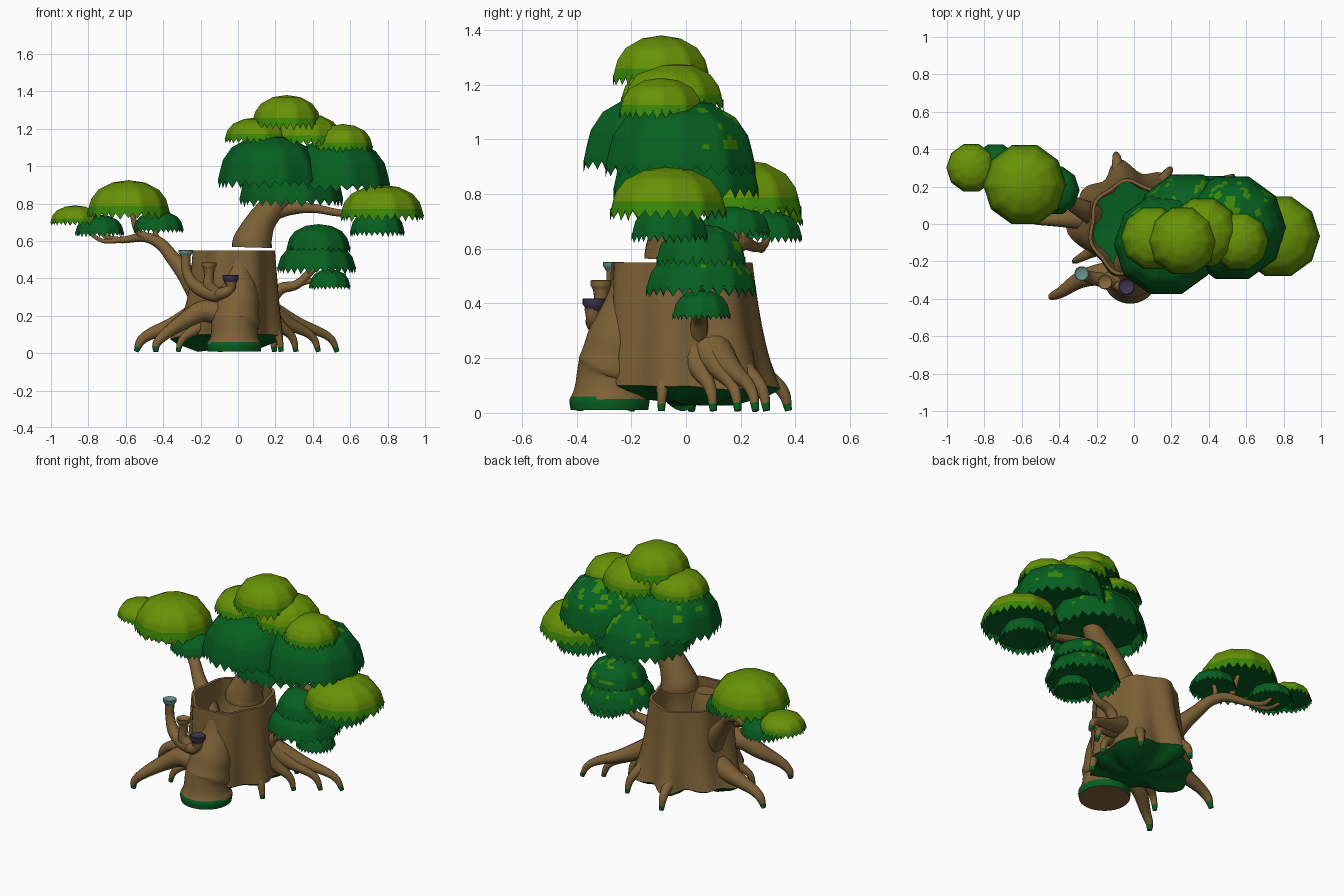
import bpy, bmesh, math, random
from mathutils import Vector, noise

if "Cube" in bpy.data.objects:
    bpy.data.objects.remove(bpy.data.objects["Cube"])

random.seed(4)

def mat(name, c):
    m = bpy.data.materials.new(name)
    m.diffuse_color = (*c, 1)
    m.use_nodes = True
    m.node_tree.nodes["Principled BSDF"].inputs["Base Color"].default_value = m.diffuse_color
    return m

BARK = mat("bark brown", (0.205, 0.12, 0.038))
LIME = mat("lime leaf", (0.135, 0.285, 0.002))
GREEN = mat("mid green leaf", (0.042, 0.24, 0.002))
DARK = mat("dark green leaf", (0.002, 0.115, 0.015))
CUP = mat("cup tan", (0.25, 0.15, 0.045))
TEAL = mat("pale teal", (0.14, 0.29, 0.25))
PURPLE = mat("dusk purple", (0.05, 0.034, 0.08))

def finish(bm, name, mats, angle=45):
    bmesh.ops.recalc_face_normals(bm, faces=bm.faces)
    me = bpy.data.meshes.new(name)
    bm.to_mesh(me)
    bm.free()
    ob = bpy.data.objects.new(name, me)
    bpy.context.collection.objects.link(ob)
    for m in mats:
        me.materials.append(m)
    bpy.ops.object.select_all(action='DESELECT')
    ob.select_set(True)
    bpy.context.view_layer.objects.active = ob
    bpy.ops.object.shade_smooth_by_angle(angle=math.radians(angle))

def loft(bm, rings, idx=None):
    """Skin a list of rings; single-vertex rings become fans."""
    for k, (a, b) in enumerate(zip(rings, rings[1:])):
        n = max(len(a), len(b))
        for i in range(n):
            j = (i + 1) % n
            vs = [a[i], a[j]] if len(a) > 1 else [a[0]]
            vs += [b[j], b[i]] if len(b) > 1 else [b[0]]
            f = bm.faces.new(vs)
            if idx:
                f.material_index = idx[k]

# ---- leaf domes: ten-sided cap, toothed skirt, flat recessed underside
DOME = [(0, 1), (.40, .94), (.74, .76), (.91, .53), (.96, .36), (1, .19)]

def canopy(name, x, y, r, z0, z1, light, speckle=False):
    bm = bmesh.new()
    n, h = 60, z1 - z0
    tooth = min(.045, h * .25) / h
    def ring(rr, zf):
        out = []
        for i in range(n):
            t = 2 * math.pi * i / n
            k = math.cos(math.pi / 10) / math.cos(t % (math.pi / 5) - math.pi / 10)
            zz = zf
            if zf is None:
                zz = random.uniform(0, .3) * tooth if i % 2 else tooth * random.uniform(.8, 1)
            out.append(bm.verts.new((x + r * rr * k * math.cos(t), y + r * rr * k * math.sin(t), z0 + h * zz)))
        return out
    prof = []
    for (ra, za), (rb, zb) in zip(DOME, DOME[1:]):
        prof += [(ra + (rb - ra) * s / 3, za + (zb - za) * s / 3) for s in (1, 2, 3)]
    rings = [[bm.verts.new((x, y, z1))]] + [ring(a, b) for a, b in prof]
    rings += [ring(1.01, None), ring(.93, .27), [bm.verts.new((x, y, z0 + h * .36))]]
    top = [0] * 12 + [1] * 4 if light else [2] * 16
    loft(bm, rings, top + [2, 2])
    if speckle:
        for f in bm.faces:
            c = f.calc_center_median()
            if c.y > y and c.z > z0 + h * .38 and noise.noise(c * 22) > .3:
                f.material_index = 1
    finish(bm, name, [LIME, GREEN, DARK], 50)

for i, d in enumerate([
    (.26, -.09, .185, 1.19, 1.38), (.10, -.075, .17, 1.12, 1.26), (.37, -.045, .19, 1.10, 1.28),
    (.56, -.09, .16, 1.07, 1.225), (.77, -.065, .222, .70, .90), (-.585, .21, .22, .71, .925),
    (-.87, .30, .132, .68, .79)]):
    canopy(f"light_canopy_{i + 1}", *d, True)
for i, d in enumerate([
    (.17, -.11, .275, .88, 1.17), (.525, -.02, .285, .86, 1.15), (.285, 0, .275, .78, 1.07),
    (.43, .055, .17, .53, .69), (.42, .055, .21, .42, .60)]):
    canopy(f"dark_canopy_{i + 1}", *d, False, True)
for i, d in enumerate([
    (.745, -.06, .145, .62, .77), (.49, .057, .11, .335, .45), (-.74, .30, .13, .62, .74),
    (-.425, .18, .133, .64, .76)]):
    canopy(f"small_dark_canopy_{i + 1}", *d, False)

# ---- tapered tubes for roots, branches and stems (x, y, z, radius)
def tube(name, pts, sides=12, steps=5, green_below=.035):
    P = [Vector(p) for p in pts]
    P = [P[0] * 2 - P[1]] + P + [P[-1] * 2 - P[-2]]
    path = []
    for k in range(1, len(P) - 2):
        a, b, c, d = P[k - 1:k + 3]
        for s in range(steps):
            t = s / steps
            path.append(.5 * (2 * b + (c - a) * t + (2 * a - 5 * b + 4 * c - d) * t * t + (3 * b - a - 3 * c + d) * t ** 3))
    path.append(P[-2])
    bm, rings, u = bmesh.new(), [], Vector((.13, .97, .2))
    for k, q in enumerate(path):
        t = path[min(k + 1, len(path) - 1)].xyz - path[max(k - 1, 0)].xyz
        t.normalize()
        u = (u - t * u.dot(t)).normalized()
        v = t.cross(u)
        rings.append([bm.verts.new(q.xyz + q.w * (u * math.cos(w) + v * math.sin(w)))
                      for w in (2 * math.pi * i / sides for i in range(sides))])
    loft(bm, rings)
    bm.faces.new(rings[0])
    bm.faces.new(rings[-1])
    for f in bm.faces:
        if len(f.verts) == 4 and f.calc_center_median().z < green_below:
            f.material_index = 1
    finish(bm, name, [BARK, DARK], 50)

def arch(name, x0, y0, z0, r0, x1, y1):
    """Root leaving the stump, arching, then dropping to its tip."""
    m = lambda f: (x0 + (x1 - x0) * f, y0 + (y1 - y0) * f)
    tube(name, [(*m(0), z0, r0), (*m(.45), z0 * .66, r0 * .58), (*m(.78), z0 * .46, r0 * .38),
                (*m(.93), z0 * .29, r0 * .3), (*m(1), .008, .013)])

for i, a in enumerate([
    (.12, -.06, .24, .065, .23, -.09), (.14, .02, .23, .065, .31, .10), (.14, .07, .24, .065, .43, .19),
    (.14, .10, .24, .065, .53, .255), (.08, .13, .25, .07, .195, .295), (-.07, .14, .24, .075, -.095, .375),
    (-.16, .03, .23, .085, -.545, .02), (-.14, -.10, .2, .06, -.32, -.20)]):
    arch(f"root_{i + 1}", *a)
tube("front_left_root", [(-.03, -.26, .20, .075), (-.18, -.27, .225, .06), (-.29, -.30, .17, .045),
                         (-.39, -.365, .10, .03), (-.435, -.385, .05, .022), (-.44, -.39, .008, .014)])

# ---- hollow stump with flared buttresses; the widest web runs to the left root
LOBES = [(178, .20, .30), (145, .07, .3), (103, .11, .22), (57, .09, .22), (30, .11, .3), (-10, .03, .25)]

def stump():
    bm, n = bmesh.new(), 72
    def ring(z, inset=0, s=1):
        f = max(0, (.55 - z) / .55)
        out = []
        for i in range(n):
            t = 2 * math.pi * i / n
            back = .5 + .5 * math.sin(t)
            g = 1 + f * (.12 + .12 * back) - .12 * f * f * (1 - back)
            e = .009 * math.cos(7 * t + 1) * (1 + f)
            drop = 0
            for deg, amp, wide in LOBES:
                d = (t - math.radians(deg) + math.pi) % (2 * math.pi) - math.pi
                w = math.exp(-(d / wide) ** 2)
                e += amp * f ** 3 * w
                drop = max(drop, amp / .2 * w)
            out.append(bm.verts.new((-.025 + s * math.cos(t) * (.215 * g + e - inset),
                                     -.02 + s * math.sin(t) * (.255 * g + e - inset), z - .07 * drop * f ** 5)))
        return out
    rings = [[bm.verts.new((-.03, 0, .03))], ring(.05, 0, .5), ring(.08, 0, .85)]
    rings += [ring(z) for z in (.10, .14, .19, .25, .32, .40, .48, .55)]
    rings += [ring(.55, .018), ring(.46, .02), ring(.37, .025), ring(.32, .05), [bm.verts.new((-.03, 0, .30))]]
    loft(bm, rings, [1, 1, 1] + [0] * 11 + [1])
    finish(bm, "hollow_stump", [BARK, DARK])
stump()

# ---- wrinkled front foot
tube("front_foot", [(-.02, -.28, .01, .142), (-.02, -.28, .05, .146), (-.02, -.28, .085, .128),
                    (-.02, -.275, .14, .124), (-.015, -.265, .17, .132), (-.01, -.255, .22, .122),
                    (-.005, -.24, .27, .12), (0, -.22, .34, .105), (0, -.205, .42, .085), (0, -.205, .50, .062)],
     32, 3, green_below=.055)

# ---- leaning upper trunk and branches
tube("upper_trunk", [(.075, -.045, .565, .108), (.079, -.045, .60, .104), (.122, -.045, .70, .08),
                     (.18, -.045, .775, .07), (.25, -.04, .85, .06), (.31, -.03, .95, .045)], 20)
tube("right_branch", [(.17, -.045, .75, .05), (.27, -.05, .775, .04), (.40, -.055, .775, .025),
                      (.54, -.06, .75, .02), (.72, -.06, .74, .015)])
tube("lower_right_branch", [(.17, .045, .28, .035), (.23, .05, .345, .03), (.32, .055, .37, .024), (.42, .055, .47, .018)])
tube("lower_right_twig", [(.28, .055, .36, .02), (.38, .056, .385, .014), (.48, .057, .41, .01)])
tube("left_branch", [(-.22, .05, .33, .06), (-.275, .08, .42, .052), (-.35, .12, .51, .038), (-.415, .165, .585, .032),
                     (-.50, .21, .62, .026), (-.62, .26, .605, .018), (-.70, .29, .62, .014), (-.75, .30, .67, .01)])
tube("left_twig_up", [(-.46, .19, .61, .025), (-.535, .21, .65, .018), (-.565, .21, .74, .014), (-.585, .21, .80, .012)])
tube("left_twig_right", [(-.41, .165, .57, .022), (-.44, .18, .63, .015), (-.43, .18, .69, .012)])
tube("left_twig_far", [(-.62, .26, .605, .015), (-.72, .28, .60, .012), (-.80, .29, .65, .01), (-.86, .30, .72, .008)])

# ---- trumpet mushrooms on the front
tube("teal_stem", [(-.06, -.28, .31, .045), (-.15, -.30, .32, .04), (-.235, -.285, .365, .034),
                   (-.275, -.268, .44, .026), (-.28, -.265, .53, .026)])
tube("tan_stem", [(-.10, -.30, .31, .035), (-.155, -.31, .36, .03), (-.155, -.31, .41, .026), (-.155, -.31, .45, .03)])
tube("purple_stem", [(-.12, -.30, .31, .035), (-.07, -.335, .325, .03), (-.04, -.34, .35, .026), (-.04, -.34, .38, .032)])

def cap(name, x, y, z0, z1, r, m):
    bm, rings, h = bmesh.new(), [], z1 - z0
    for rr, zf in [(.62, 0), (.85, .4), (1, .6), (1, .95), (.9, 1), (.7, .85)]:
        rings.append([bm.verts.new((x + r * rr * math.cos(k * math.pi / 8), y + r * rr * math.sin(k * math.pi / 8), z0 + h * zf))
                      for k in range(16)])
    loft(bm, rings)
    bm.faces.new(rings[0])
    bm.faces.new(rings[-1])
    finish(bm, name, [m])

cap("teal_cap", -.28, -.265, .515, .552, .039, TEAL)
cap("tan_cap", -.155, -.31, .44, .485, .04, CUP)
cap("purple_cap", -.04, -.335, .37, .418, .044, PURPLE)
